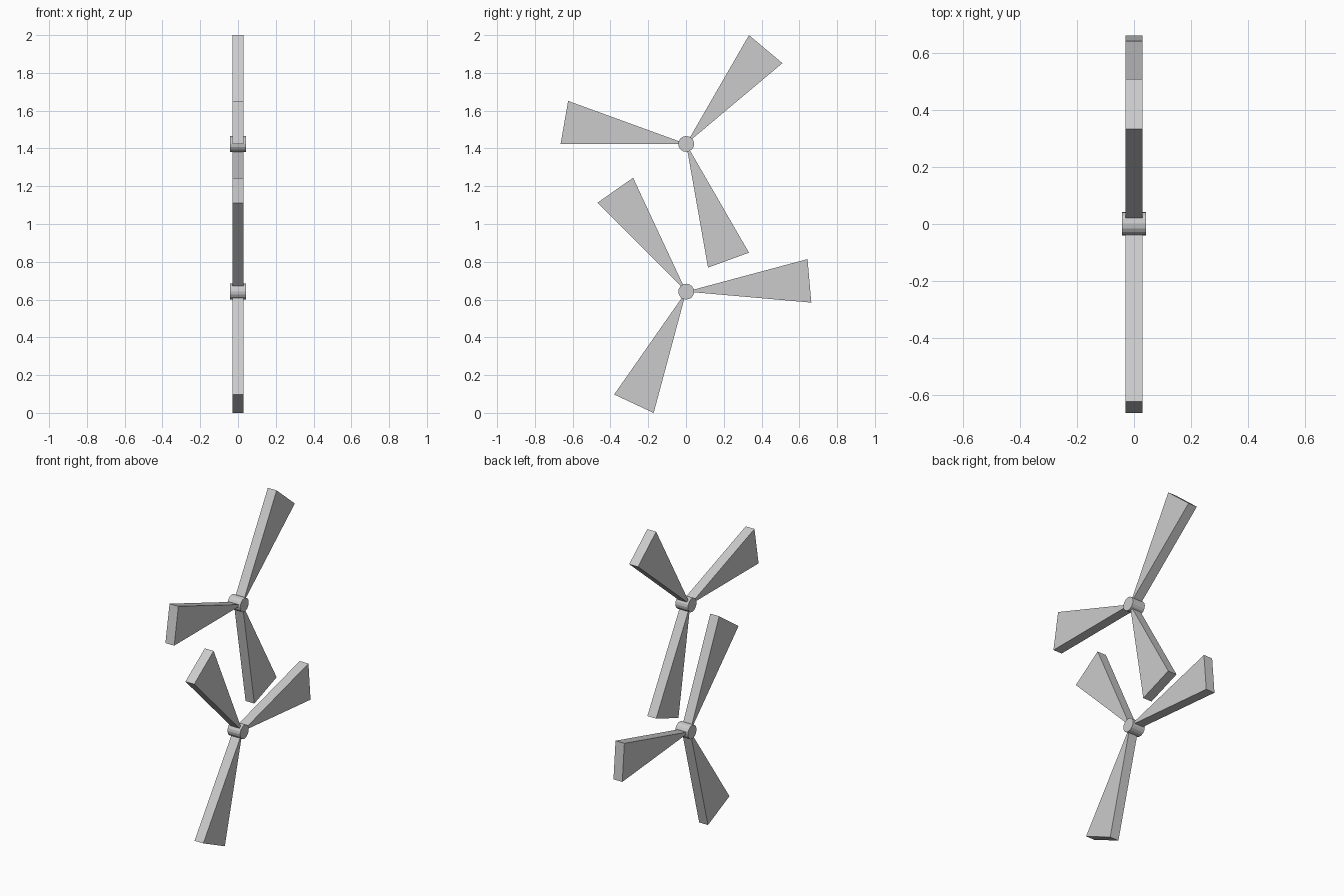
import bpy, bmesh
from math import sin, cos, pi, radians

if "Cube" in bpy.data.objects:
    bpy.data.objects.remove(bpy.data.objects["Cube"])

RADIUS, HALF_T = 0.665, 0.03      # blade reach and half thickness
HUB_R, HUB_LEN = 0.042, 0.086
CY = 0.001


def finish(name, bm, loc):
    bmesh.ops.recalc_face_normals(bm, faces=bm.faces)
    mesh = bpy.data.meshes.new(name)
    bm.to_mesh(mesh)
    bm.free()
    ob = bpy.data.objects.new(name, mesh)
    ob.location = loc
    bpy.context.collection.objects.link(ob)
    return ob


def blade(name, start, z):
    # Triangular wedge, 20 degrees wide, extruded along x
    bm = bmesh.new()
    a, b = radians(start), radians(start + 20)
    outline = [(0, 0)] + [(RADIUS * cos(t), RADIUS * sin(t)) for t in (a, b)]
    face = bm.faces.new([bm.verts.new((-HALF_T, y, h)) for y, h in outline])
    ext = bmesh.ops.extrude_face_region(bm, geom=[face])
    verts = [v for v in ext["geom"] if isinstance(v, bmesh.types.BMVert)]
    bmesh.ops.translate(bm, verts=verts, vec=(2 * HALF_T, 0, 0))
    finish(name, bm, (0, CY, z))


def rotor(label, z, start):
    # Round hub with its axis along x
    bpy.ops.mesh.primitive_cylinder_add(vertices=16, radius=HUB_R, depth=HUB_LEN,
                                        location=(0, CY, z), rotation=(0, pi / 2, 0))
    bpy.context.object.name = label + "_hub"
    # Three evenly spaced blades
    for i in range(3):
        blade(f"{label}_blade_{i + 1}", start + 120 * i, z)


rotor("upper", 1.424, 40)
rotor("lower", 0.642, -5)
